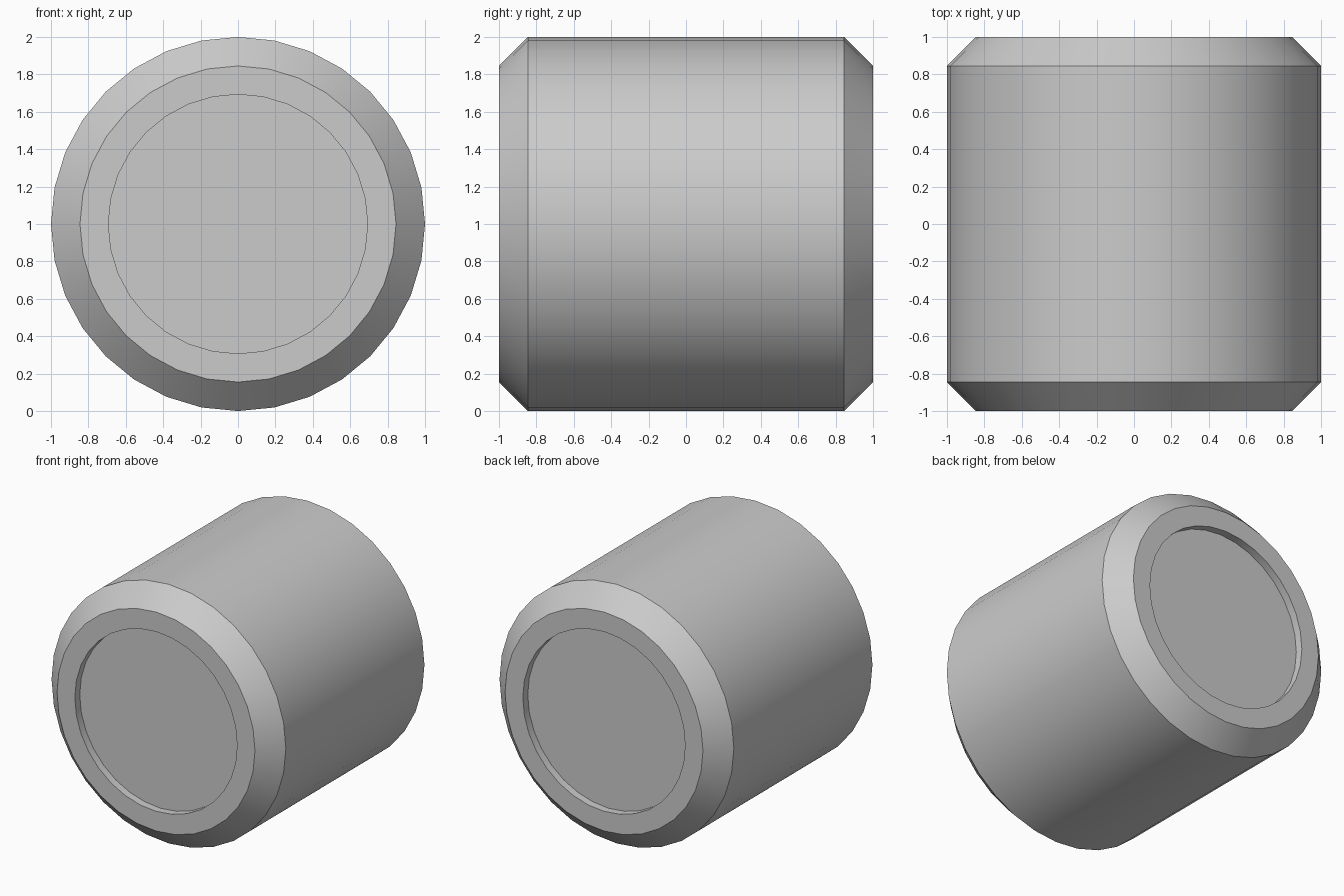
import bpy
import bmesh
from math import sin, cos, tau, radians

cube = bpy.data.objects.get("Cube")
if cube:
    bpy.data.objects.remove(cube, do_unlink=True)

SIDES = 32
CHAMFER = 0.155
RECESS_RADIUS = 0.693
RECESS_DEPTH = 0.06

# Plain grey finish
grey = bpy.data.materials.new("plain grey")
grey.use_nodes = True
colour = (0.6, 0.6, 0.6, 1)
grey.diffuse_color = colour
grey.node_tree.nodes["Principled BSDF"].inputs["Base Color"].default_value = colour

# Half profile as (radius, y), mirrored for the back end
front = [(RECESS_RADIUS, RECESS_DEPTH - 1), (RECESS_RADIUS, -1),
         (1 - CHAMFER, -1), (1, CHAMFER - 1)]
profile = front + [(r, -y) for r, y in reversed(front)]

# Chamfered drum with a recessed disc in each end
bm = bmesh.new()
rings = [[bm.verts.new((r * sin(tau * i / SIDES), y, 1 + r * cos(tau * i / SIDES)))
          for i in range(SIDES)] for r, y in profile]
for a, b in zip(rings, rings[1:]):
    for i in range(SIDES):
        j = (i + 1) % SIDES
        bm.faces.new((a[i], a[j], b[j], b[i]))
bm.faces.new(rings[0])
bm.faces.new(rings[-1])
bmesh.ops.recalc_face_normals(bm, faces=bm.faces)

mesh = bpy.data.meshes.new("drum_body")
bm.to_mesh(mesh)
bm.free()
mesh.materials.append(grey)
drum = bpy.data.objects.new("drum_body", mesh)
bpy.context.collection.objects.link(drum)

# Smooth round walls, crisp chamfer and recess edges
bpy.ops.object.select_all(action="DESELECT")
drum.select_set(True)
bpy.context.view_layer.objects.active = drum
bpy.ops.object.shade_smooth_by_angle(angle=radians(30))
